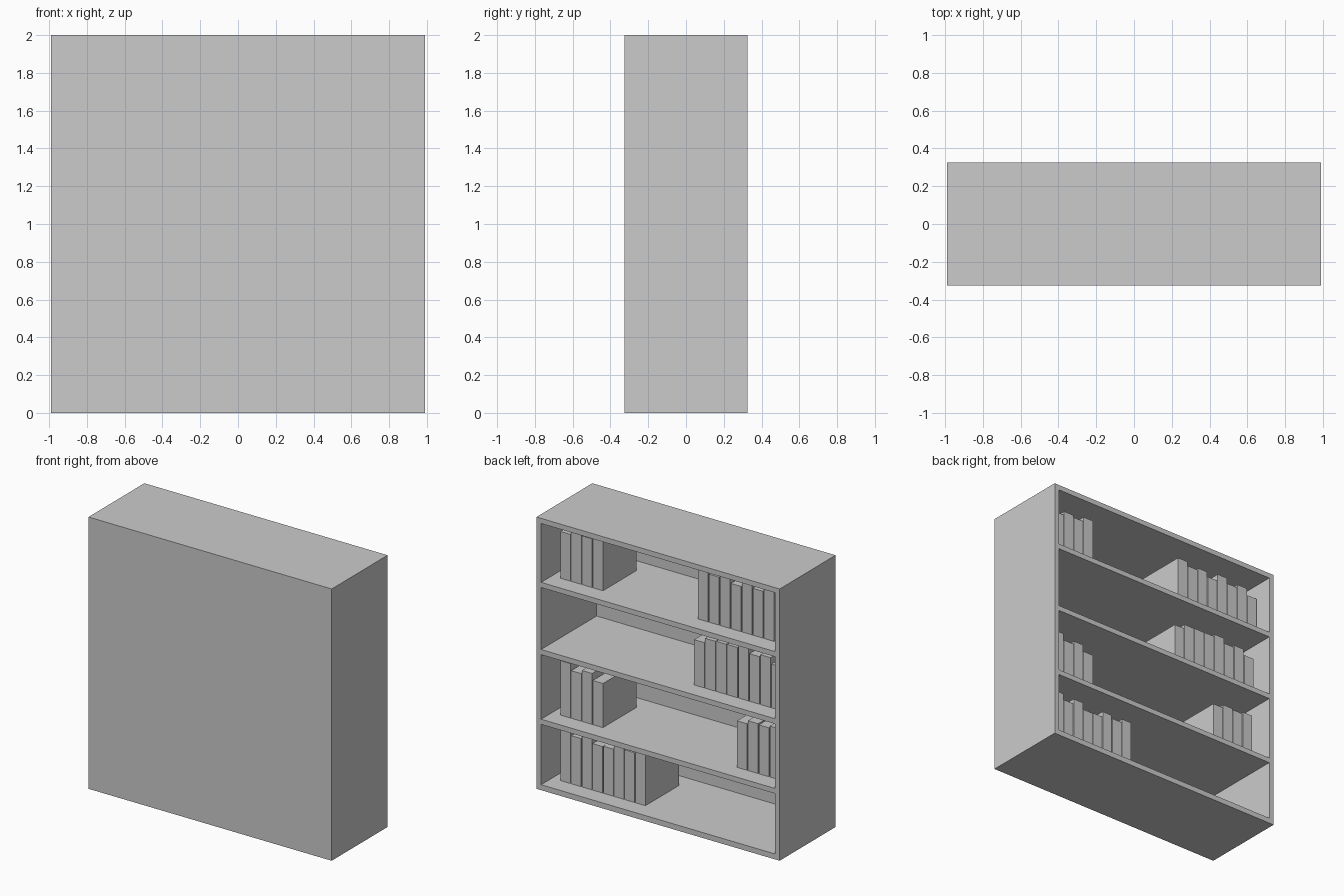
import bpy

if "Cube" in bpy.data.objects:
    bpy.data.objects.remove(bpy.data.objects["Cube"])

W, D, H, T = 1.98, 0.65, 2.0, 0.038   # case width, depth, height, board thickness
BACK = 0.005                          # thin closing panel on the -y side


def box(name, x, y, z):
    """Box from (min, max) ranges on each axis."""
    bpy.ops.mesh.primitive_cube_add(size=1, location=[sum(r) / 2 for r in (x, y, z)])
    ob = bpy.context.object
    ob.name = name
    ob.scale = [r[1] - r[0] for r in (x, y, z)]
    bpy.ops.object.transform_apply(location=False, rotation=False, scale=True)
    return ob


inner = W / 2 - T
depth = (-D / 2 + BACK, D / 2)

# Closing panel, two sides
box("case_panel", (-W / 2, W / 2), (-D / 2, -D / 2 + BACK), (0, H))
for side, s in (("left", -1), ("right", 1)):
    box("side_" + side, sorted((s * inner, s * W / 2)), depth, (0, H))

# Bottom, three shelves, top (given by their upper faces)
tops = [0.04, 0.522, 1.035, 1.529, H]
for name, top in zip(("bottom", "shelf_low", "shelf_mid", "shelf_high", "top"), tops):
    box(name, (-inner, inner), depth, (top - (0.04 if name == "bottom" else T), top))

# Rows of books: shelf index, start x, end x, heights running towards -x
rows = [
    (0, 0.885, 0.192, (.40, .354, .394, .342, .346, .39, .366, .395)),
    (1, 0.885, 0.538, (.40, .35, .375, .325)),
    (1, -0.553, -0.903, (.342, .367, .36, .375)),
    (2, -0.204, -0.917, (.333, .367, .369, .37, .389, .35, .367, .322)),
    (3, 0.885, 0.538, (.344, .374, .358, .394)),
    (3, -0.234, -0.945, (.385, .353, .37, .333, .386, .345, .37, .318)),
]
GAP = 0.006
for r, (shelf, x0, x1, heights) in enumerate(rows):
    pitch = (x0 - x1 + GAP) / len(heights)
    for i, h in enumerate(heights):
        x = x0 - i * pitch
        box(f"book_{r}_{i}", (x - pitch + GAP, x), (-0.195, 0.197), (tops[shelf], tops[shelf] + h))
